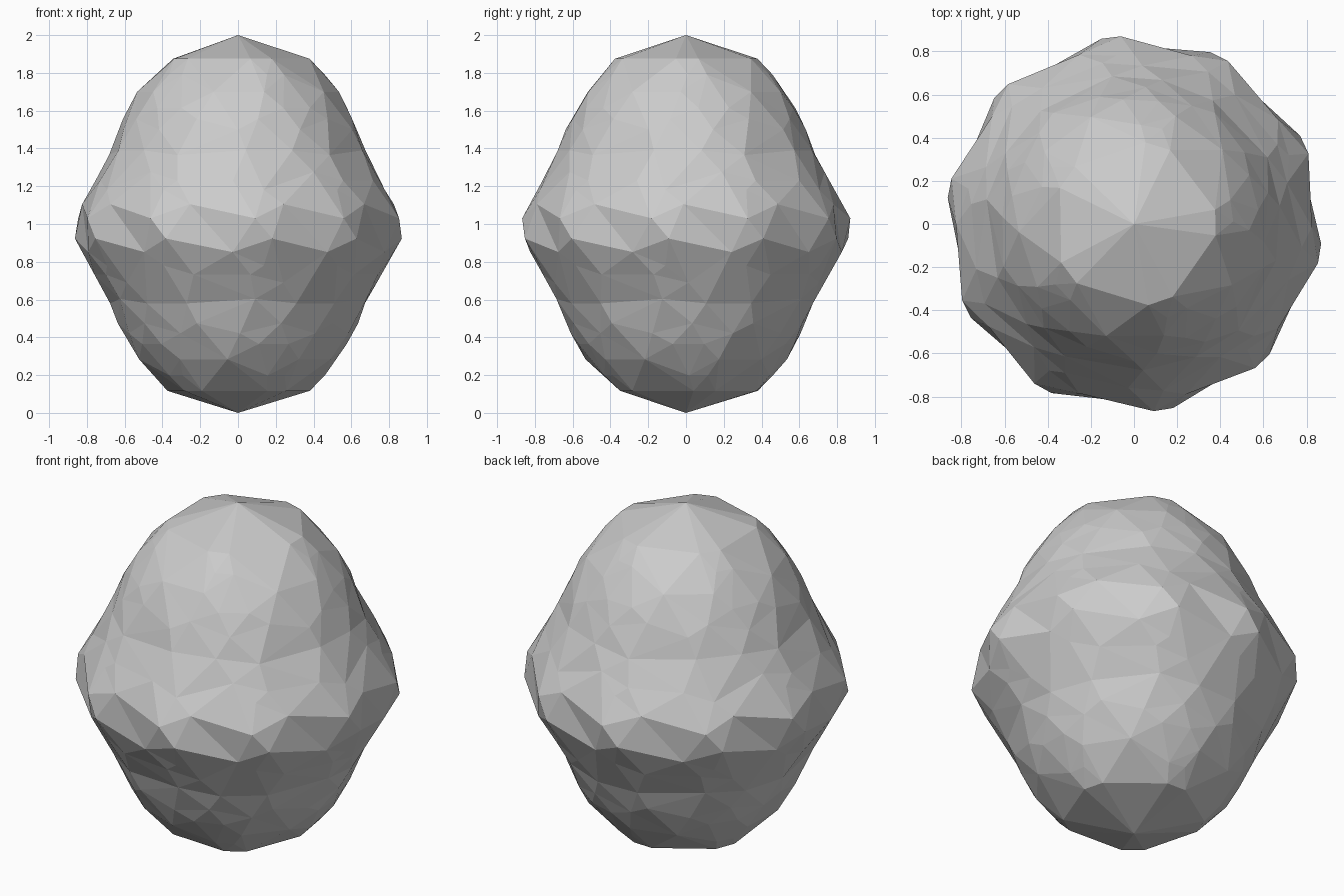
import bpy, bmesh
from math import radians, sin, cos
from mathutils import Vector

if "Cube" in bpy.data.objects:
    bpy.data.objects.remove(bpy.data.objects["Cube"])

# Corner points of one upper fifth: height, radius, angles in degrees
LEVELS = [
    (1.875, 0.382, (10, -8)),
    (1.79, 0.46, (14, 1.5)),
    (1.70, 0.535, (-3, 40)),
    (1.615, 0.58, (6.5, 23)),
    (1.556, 0.61, (33, -8)),
    (1.50, 0.637, (13, 54)),
    (1.39, 0.68, (7, 57.5)),
    (1.365, 0.692, (26.5,)),
    (1.275, 0.735, (15,)),
    (1.23, 0.76, (29, 52)),
    (1.18, 0.785, (-8, 24)),
    (1.105, 0.825, (-1, 36)),
    (1.03, 0.872, (-12, 22)),
]

# Five-fold turned upper half, plus the half-turned copy below
points = [Vector((0, 0, 0)), Vector((0, 0, 2))]
for z, r, angles in LEVELS:
    low = 1.953 + 0.046 * (z - 1.03) - z
    for a in angles:
        for k in range(5):
            for height, deg in ((z, a + 72 * k), (low, 16 - a + 72 * k)):
                t = radians(deg)
                points.append(Vector((r * cos(t), r * sin(t), height)))

# Join neighbouring points over a unit sphere, then move them to the real surface
bm = bmesh.new()
centre = Vector((0, 0, 0.985))
place = {}
for p in points:
    v = bm.verts.new((p - centre).normalized())
    place[v] = p
bmesh.ops.convex_hull(bm, input=bm.verts[:])
for v in bm.verts:
    v.co = place[v]
bmesh.ops.recalc_face_normals(bm, faces=bm.faces[:])

mesh = bpy.data.meshes.new("faceted_stone")
bm.to_mesh(mesh)
bm.free()
stone = bpy.data.objects.new("faceted_stone", mesh)
bpy.context.collection.objects.link(stone)
